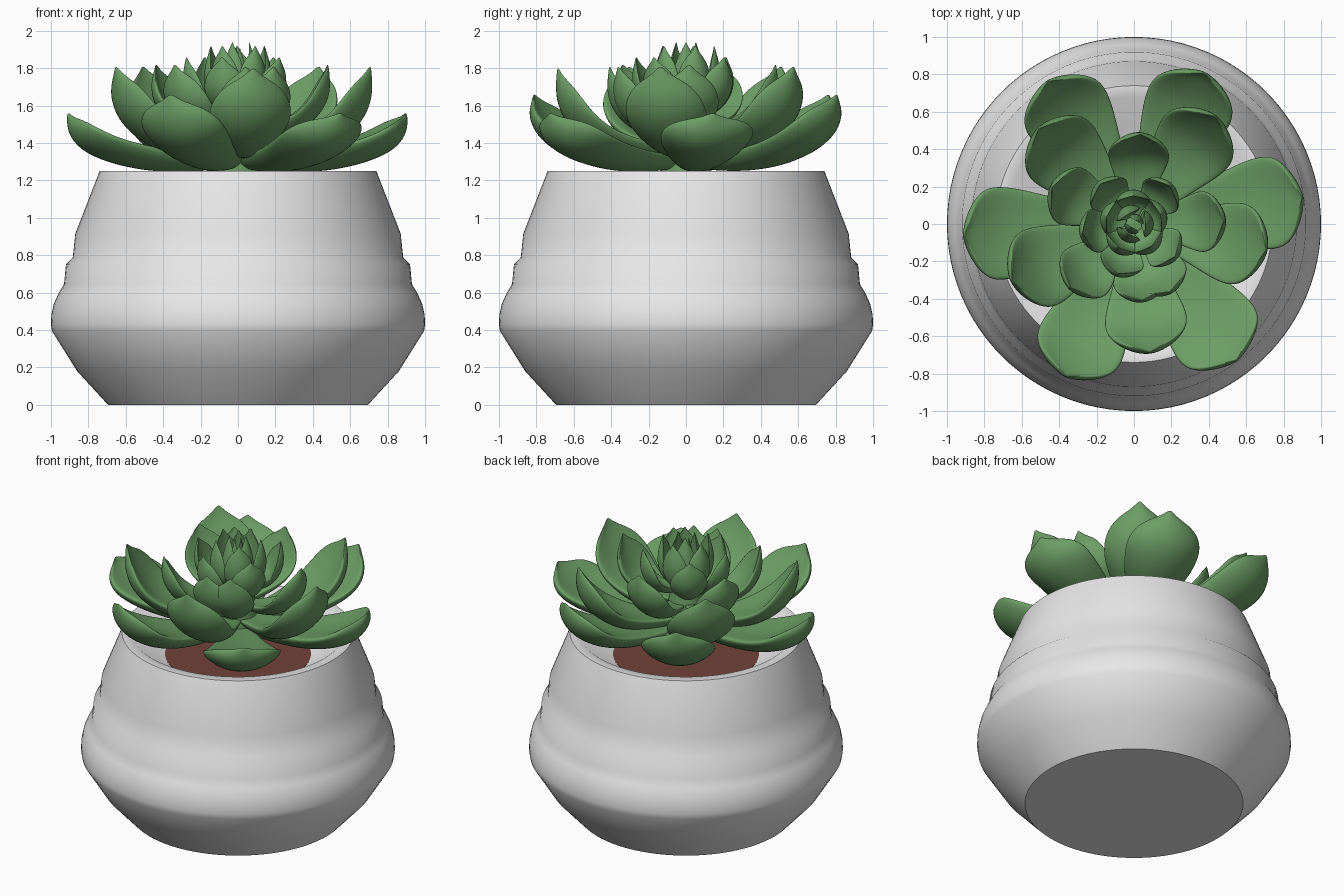
import bpy, bmesh, math
from mathutils import Vector

if "Cube" in bpy.data.objects:
    bpy.data.objects.remove(bpy.data.objects["Cube"])


def material(name, rgb):
    m = bpy.data.materials.new(name)
    m.diffuse_color = (*rgb, 1)
    m.use_nodes = True
    m.node_tree.nodes["Principled BSDF"].inputs["Base Color"].default_value = m.diffuse_color
    return m


WHITE = material("white_ceramic", (0.80, 0.80, 0.80))
GREEN = material("leaf_green", (0.15, 0.34, 0.13))
BROWN = material("soil_brown", (0.17, 0.055, 0.042))


def finish(name, bm, mat, angle=45):
    bmesh.ops.recalc_face_normals(bm, faces=bm.faces)
    me = bpy.data.meshes.new(name)
    bm.to_mesh(me)
    bm.free()
    ob = bpy.data.objects.new(name, me)
    bpy.context.collection.objects.link(ob)
    me.materials.append(mat)
    bpy.ops.object.select_all(action='DESELECT')
    ob.select_set(True)
    bpy.context.view_layer.objects.active = ob
    bpy.ops.object.shade_smooth_by_angle(angle=math.radians(angle))
    return ob


def lathe(name, profile, mat, steps=96):
    bm = bmesh.new()
    vs = [bm.verts.new((r, 0, z)) for r, z in profile]
    es = [bm.edges.new(p) for p in zip(vs, vs[1:])]
    bmesh.ops.spin(bm, geom=vs + es, cent=(0, 0, 0), axis=(0, 0, 1),
                   angle=2 * math.pi, steps=steps)
    bmesh.ops.remove_doubles(bm, verts=bm.verts, dist=1e-4)
    return finish(name, bm, mat)


# Pot with stepped band, flat rim and sloping inside, then the soil
lathe("pot", [(0, 0), (0.695, 0), (0.86, 0.18), (0.995, 0.395), (1.0, 0.43), (0.998, 0.48),
              (0.985, 0.54), (0.96, 0.595), (0.93, 0.645), (0.92, 0.75), (0.883, 0.79),
              (0.87, 0.915), (0.74, 1.25), (0.68, 1.25), (0.46, 1.09), (0, 1.06)], WHITE)
lathe("soil", [(0, 1.05), (0.465, 1.05), (0.465, 1.095), (0, 1.095)], BROWN)
lathe("stem", [(0.12, 1.08), (0.14, 1.3), (0.1, 1.55), (0, 1.6)], GREEN, 32)

# Leaf outline: position along the leaf and relative width, rounded with a short point
OUTLINE = [(0, .3), (.15, .45), (.32, .7), (.48, .92), (.63, 1.03),
           (.76, 1.01), (.86, .84), (.92, .58), (.96, .24), (1, .03)]
SIDES = 10


def add_leaf(bm, az, reach, top, width, base, lean, cup):
    """Cupped plump leaf swept along a curve in the radial plane."""
    er = Vector((math.cos(math.radians(az)), math.sin(math.radians(az)), 0))
    et = Vector((-er.y, er.x, 0))
    up = Vector((0, 0, 1))
    ctrl = [Vector((min(0.04, reach), base)), Vector((reach * 0.5 + lean * 0.5, base)),
            Vector((reach * 0.93 + lean, base + 0.08 * (top - base))), Vector((reach, top))]
    rings = []
    for t, w in OUTLINE:
        s = 1 - t
        p = (ctrl[0] * s**3 + ctrl[1] * 3 * s * s * t
             + ctrl[2] * 3 * s * t * t + ctrl[3] * t**3)
        d = ((ctrl[1] - ctrl[0]) * s * s + (ctrl[2] - ctrl[1]) * 2 * s * t
             + (ctrl[3] - ctrl[2]) * t * t).normalized()
        half = w * width / 2
        thick = width * 0.22 * min(1, 0.5 + 2 * t) * min(1, 0.06 + 5 * s)
        ring = []
        for i in range(SIDES):
            a = 2 * math.pi * i / SIDES
            c, q = math.cos(a), math.sin(a)
            v = thick * q * (0.4 if q > 0 else 0.7) + cup * half * c * c
            r, z = p.x - d.y * v, p.y + d.x * v
            ring.append(bm.verts.new(er * r + up * z + et * (half * c)))
        rings.append(ring)
    for a, b in zip(rings, rings[1:]):
        for i in range(SIDES):
            j = (i + 1) % SIDES
            bm.faces.new((a[i], a[j], b[j], b[i]))
    bm.faces.new(rings[0])
    bm.faces.new(rings[-1])


def layer(name, azimuths, reach, top, width, base, lean, cup):
    bm = bmesh.new()
    for az in azimuths:
        add_leaf(bm, az, reach, top, width, base, lean, cup)
    ob = finish(name, bm, GREEN, 180)
    sub = ob.modifiers.new("smooth", 'SUBSURF')
    sub.levels = sub.render_levels = 2


# Leaf layers from the widest ring up to the closed bud
layer("low_leaves", (9, 184, -53), .91, 1.56, .52, 1.30, 0, .28)
layer("outer_leaves", (-114, 121, 65), .89, 1.66, .50, 1.30, 0, .28)
layer("middle_leaves", (135, 53, -11, 205), .72, 1.81, .46, 1.36, 0, .30)
layer("front_middle_leaf", (-83,), .69, 1.80, .46, 1.36, 0, .30)
layer("inner_leaves", (2, 225, 156, 86), .48, 1.82, .34, 1.46, .02, .34)
layer("front_leaves", (-84, -62), .41, 1.81, .30, 1.46, .02, .34)
layer("heart_leaves", (47, 130, 190, -38, 252), .28, 1.86, .25, 1.56, .03, .42)
layer("bud_leaves", range(20, 380, 72), .15, 1.92, .20, 1.60, .06, .45)
layer("bud_core", range(0, 360, 120), .06, 1.94, .15, 1.60, .07, .45)
layer("bud_centre", (60, 240), .02, 1.91, .09, 1.60, .05, .45)
